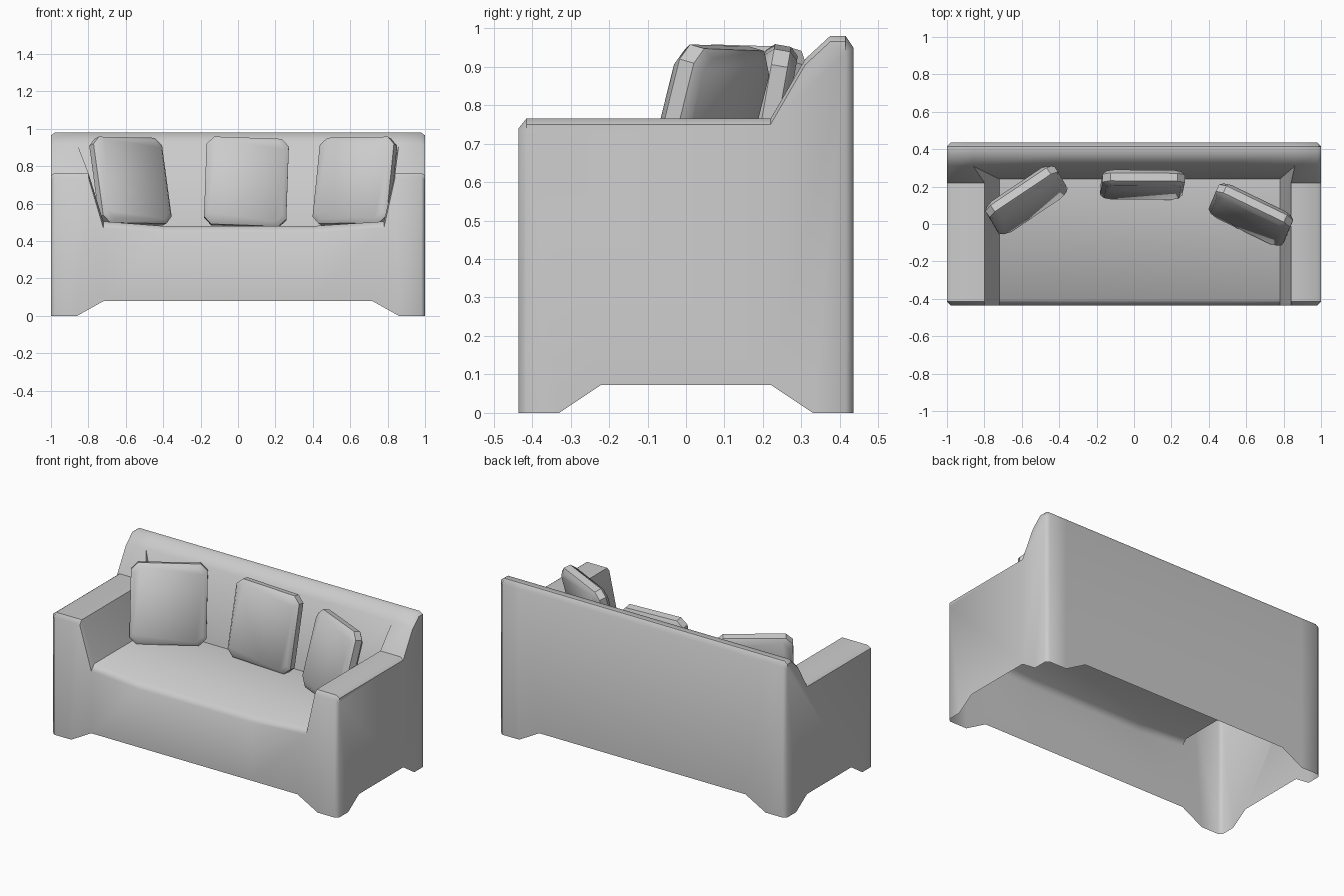
import bpy, bmesh
from math import radians
from mathutils import Matrix, Vector

cube = bpy.data.objects.get("Cube")
if cube:
    bpy.data.objects.remove(cube, do_unlink=True)

COLOR = (0.6, 0.6, 0.6, 1)
fabric = bpy.data.materials.new("grey_fabric")
fabric.use_nodes = True
fabric.diffuse_color = COLOR
fabric.node_tree.nodes["Principled BSDF"].inputs["Base Color"].default_value = COLOR


def finish(bm, name, angle):
    """Turn a bmesh into a shaded object with the fabric material."""
    bmesh.ops.remove_doubles(bm, verts=bm.verts, dist=0.0005)
    bmesh.ops.recalc_face_normals(bm, faces=bm.faces)
    mesh = bpy.data.meshes.new(name)
    bm.to_mesh(mesh)
    bm.free()
    mesh.materials.append(fabric)
    obj = bpy.data.objects.new(name, mesh)
    bpy.context.collection.objects.link(obj)
    bpy.ops.object.select_all(action="DESELECT")
    obj.select_set(True)
    bpy.context.view_layer.objects.active = obj
    bpy.ops.object.shade_smooth_by_angle(angle=radians(angle))
    return obj


def loft(bm, sections, closed=False):
    """Join neighbouring sections with quads; return the vertex rows."""
    rows = [[bm.verts.new(p) for p in s] for s in sections]
    n = len(rows[0])
    for a, b in zip(rows, rows[1:]):
        for i in range(n if closed else n - 1):
            j = (i + 1) % n
            bm.faces.new((a[i], a[j], b[j], b[i]))
    return rows


# Sofa profiles in (y, z), running from the front hem over the top to the back hem
BACK_TOP = [(0.31, 0.92), (0.375, 0.98), (0.415, 0.98), (0.435, 0.95)]


def arm_profile():
    return [(-0.435, 0), (-0.435, 0.74), (-0.415, 0.765), (0.22, 0.765)] + BACK_TOP + [(0.435, 0)]


def seat_profile(z):
    return [(-0.435, 0.078), (-0.435, z - 0.035), (-0.405, z), (0.24, z)] + BACK_TOP + [(0.435, 0.078)]


def place(profile, hem_x, front_x, back_x):
    xs = [hem_x] + [front_x] * 3 + [back_x] * 4 + [hem_x]
    return [(x, y, z) for x, (y, z) in zip(xs, profile)]


def half(side, arm_x, seat_x):
    """Sections of one half, from the outer end towards the middle."""
    end = [(side, max(-0.415, min(0.415, y)), z - 0.015 if z else 0) for y, z in arm_profile()]
    return [
        end,
        place(arm_profile(), side * 0.98, side * 0.98, side * 0.98),
        place(arm_profile(), side * 0.86, side * arm_x, side * 0.86),
        place(seat_profile(0.505), side * 0.72, side * seat_x, side * 0.86),
        place(seat_profile(0.48), side * 0.4, side * 0.4, side * 0.4),
    ]


# Sofa body: one hollow shell, open underneath
body = bmesh.new()
rows = loft(body, half(-1, 0.80, 0.72) + half(1, 0.84, 0.78)[::-1])
for row, x in ((rows[0], -1), (rows[-1], 1)):
    arch = [body.verts.new((x, y, z)) for y, z in
            ((0.33, 0), (0.22, 0.073), (-0.22, 0.073), (-0.33, 0))]
    body.faces.new(row + arch)
finish(body, "sofa_body", 50)


# Cushions: chamfered slabs leaning back
def cushion(name, center, yaw, lean, roll, w=0.44, h=0.475, t=0.085):
    def outline(y, inset):
        a, b, c = w / 2 - inset, h / 2 - inset, 0.04
        corners = [(a - c, b), (a, b - c), (a, c - b), (a - c, -b),
                   (c - a, -b), (-a, c - b), (-a, b - c), (c - a, b)]
        return [Vector((px, y, pz)) for px, pz in corners]

    bm = bmesh.new()
    rings = loft(bm, [outline(-t / 2, 0.02), outline(-t / 4, 0),
                      outline(t / 4, 0), outline(t / 2, 0.02)], closed=True)
    bm.faces.new(rings[0])
    bm.faces.new(rings[-1])
    turn = (Matrix.Translation(center) @ Matrix.Rotation(radians(yaw), 4, "Z")
            @ Matrix.Rotation(radians(-lean), 4, "X") @ Matrix.Rotation(radians(roll), 4, "Y"))
    bm.transform(turn)
    finish(bm, name, 40)


cushion("right_cushion", (-0.575, 0.13, 0.72), 34, 15, 1)
cushion("middle_cushion", (0.045, 0.21, 0.715), 0, 10, 2)
cushion("left_cushion", (0.625, 0.05, 0.72), -26, 15, -1)
